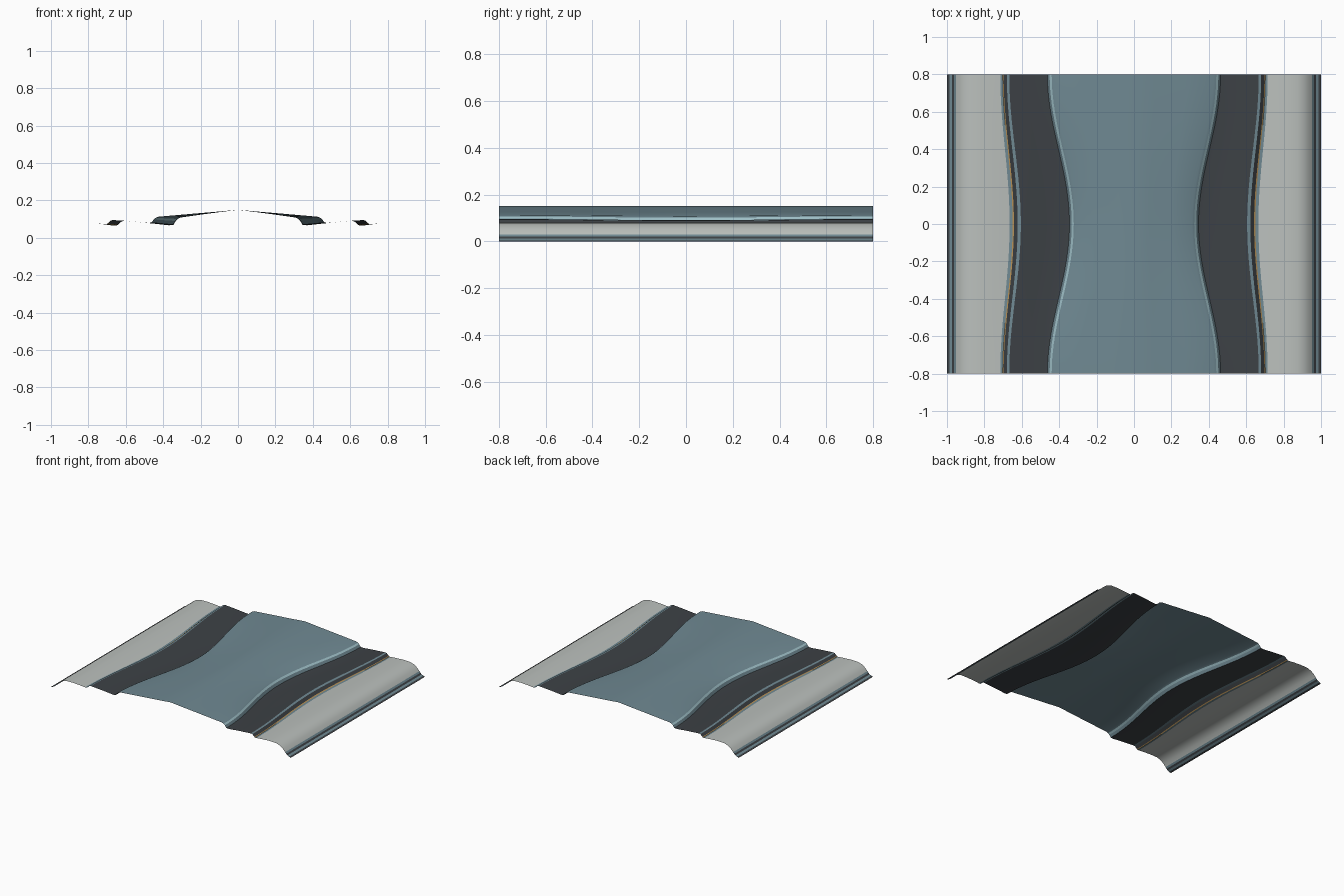
import bpy
import bmesh
from math import cos, pi

cube = bpy.data.objects.get("Cube")
if cube:
    bpy.data.objects.remove(cube, do_unlink=True)

HALF_LENGTH = 0.8
ROWS = 40


def material(name, colour):
    mat = bpy.data.materials.new(name)
    mat.use_nodes = True
    mat.diffuse_color = (*colour, 1)
    mat.node_tree.nodes["Principled BSDF"].inputs["Base Color"].default_value = (*colour, 1)
    return mat


blue = material("slate blue", (0.16, 0.25, 0.29))
light = material("light blue trim", (0.36, 0.55, 0.6))
dark = material("charcoal", (0.046, 0.053, 0.06))
pale = material("pale grey", (0.5, 0.53, 0.51))
amber = material("amber", (0.5, 0.3, 0.1))


def band(name, mat, points):
    """Sweep a profile along y; each point is x, z at mid length and its x, z flare at the ends."""
    bm = bmesh.new()
    rows = []
    for r in range(ROWS + 1):
        y = HALF_LENGTH * (2 * r / ROWS - 1)
        t = (1 - cos(pi * y / HALF_LENGTH)) / 2
        rows.append([bm.verts.new((x + dx * t, y, z + dz * t)) for x, z, dx, dz in points])
    for near, far in zip(rows, rows[1:]):
        for i in range(len(points) - 1):
            face = bm.faces.new((near[i], near[i + 1], far[i + 1], far[i]))
            face.smooth = True
    mesh = bpy.data.meshes.new(name)
    bm.to_mesh(mesh)
    bm.free()
    mesh.materials.append(mat)
    obj = bpy.data.objects.new(name, mesh)
    bpy.context.collection.objects.link(obj)
    mirror = obj.modifiers.new("Mirror", "MIRROR")
    mirror.use_axis[0] = True
    mirror.merge_threshold = 0.0005


# Bands from the centre ridge out to the rim; each starts where the last ended
bands = [
    ("centre_panel", blue, [(0.08, 0.14, 0.03, 0), (0.2, 0.124, 0.075, 0.002),
                            (0.31, 0.108, 0.115, 0.005), (0.322, 0.101, 0.118, 0.006)]),
    ("step_highlight", light, [(0.333, 0.09, 0.118, 0.008)]),
    ("step_foot", blue, [(0.345, 0.07, 0.118, 0.011)]),
    ("dark_channel", dark, [(0.37, 0.067, 0.115, 0.013), (0.48, 0.08, 0.09, 0.008),
                            (0.605, 0.091, 0.062, 0.004)]),
    ("ridge_trim", blue, [(0.622, 0.088, 0.058, 0.005)]),
    ("ridge_groove", dark, [(0.642, 0.07, 0.055, 0.007)]),
    ("amber_pinstripe", amber, [(0.649, 0.066, 0.053, 0.007)]),
    ("groove_trim", blue, [(0.665, 0.065, 0.05, 0.008)]),
    ("side_panel", pale, [(0.74, 0.076, 0.02, 0.001), (0.82, 0.08, 0, 0), (0.875, 0.079, 0, 0),
                          (0.91, 0.068, 0, 0), (0.935, 0.05, 0, 0), (0.953, 0.03, 0, 0)]),
    ("rim_upper_trim", blue, [(0.962, 0.02, 0, 0)]),
    ("rim_groove", dark, [(0.972, 0.011, 0, 0)]),
    ("rim_lower_trim", blue, [(0.986, 0.004, 0, 0)]),
    ("rim_edge", dark, [(1, 0, 0, 0)]),
]
start = (0, 0.15, 0, 0)
for name, mat, points in bands:
    band(name, mat, [start] + points)
    start = points[-1]
